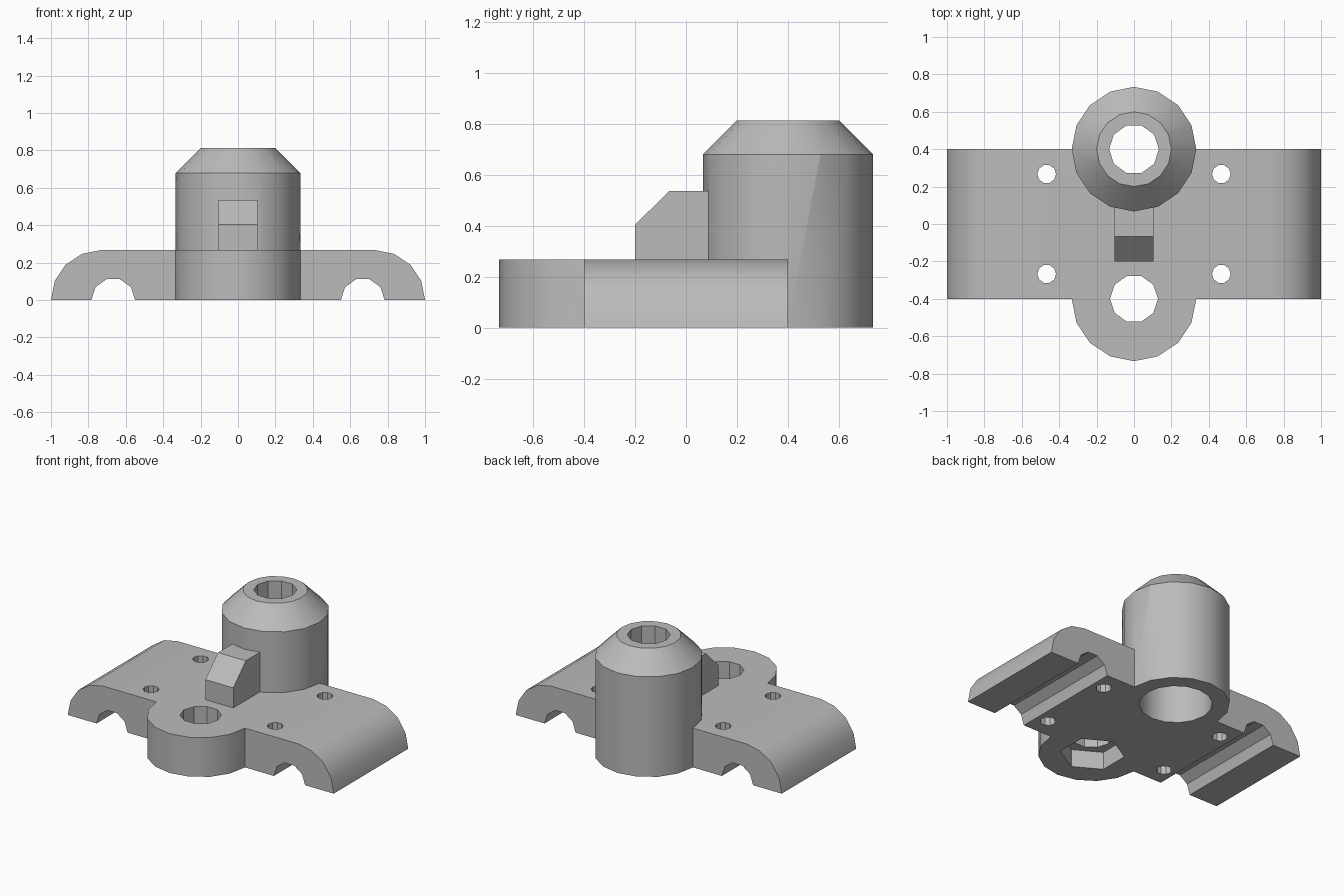
import bpy
import bmesh
from math import cos, sin, pi, radians

if "Cube" in bpy.data.objects:
    bpy.data.objects.remove(bpy.data.objects["Cube"], do_unlink=True)

grey = bpy.data.materials.new("plain grey")
grey.use_nodes = True
GREY = (0.5, 0.5, 0.5, 1)
grey.diffuse_color = GREY
grey.node_tree.nodes["Principled BSDF"].inputs["Base Color"].default_value = GREY

PLATE = 0.267      # plate height
RADIUS = 0.333     # boss and tower radius


def loft(name, rings):
    """Solid through a list of equal-length closed rings of 3D points."""
    bm = bmesh.new()
    loops = [[bm.verts.new(p) for p in ring] for ring in rings]
    n = len(loops[0])
    for a, b in zip(loops, loops[1:]):
        for i in range(n):
            j = (i + 1) % n
            bm.faces.new((a[i], a[j], b[j], b[i]))
    bm.faces.new(loops[0])
    bm.faces.new(loops[-1])
    bmesh.ops.recalc_face_normals(bm, faces=bm.faces)
    mesh = bpy.data.meshes.new(name)
    bm.to_mesh(mesh)
    bm.free()
    mesh.materials.append(grey)
    obj = bpy.data.objects.new(name, mesh)
    bpy.context.collection.objects.link(obj)
    return obj


def lathe(name, x, y, sides, steps, turn=0):
    """Upright turned solid from (radius, height) steps."""
    angles = [turn + 2 * pi * i / sides for i in range(sides)]
    return loft(name, [[(x + r * cos(a), y + r * sin(a), z) for a in angles]
                       for r, z in steps])


def extrude(name, profile, axis, start, end):
    """Extrude a 2D profile along x or y."""
    def place(u, v, d):
        return (d, u, v) if axis == "x" else (u, d, v)
    return loft(name, [[place(u, v, d) for u, v in profile] for d in (start, end)])


def combine(target, tool, operation):
    """Apply a boolean and remove the tool."""
    tool.hide_render = True
    mod = target.modifiers.new(operation.lower(), "BOOLEAN")
    mod.operation = operation
    mod.solver = "EXACT"
    mod.object = tool
    bpy.context.view_layer.objects.active = target
    bpy.ops.object.modifier_apply(modifier=mod.name)
    bpy.data.objects.remove(tool, do_unlink=True)


# Plate with rounded shoulders and a rod groove under each side
right_half = [(1 - PLATE + PLATE * cos(a), PLATE * sin(a))
              for a in (i * pi / 8 for i in range(5))]
groove = [(0.667 + 0.117 * cos(i * pi / 5), 0.117 * sin(i * pi / 5))
          for i in range(5, -1, -1)]
half = groove + right_half
profile = half + [(-x, z) for x, z in reversed(half)]
body = extrude("bracket_body", profile, "y", -0.4, 0.4)

# Front boss, chamfered rear tower and stop block
combine(body, lathe("front_boss", 0, -0.4, 16, [(RADIUS, 0), (RADIUS, PLATE)]), "UNION")
combine(body, lathe("rear_tower", 0, 0.4, 16,
                    [(RADIUS, 0), (RADIUS, 0.68), (0.2, 0.813)]), "UNION")
block = [(-0.2, 0.2), (0.12, 0.2), (0.12, 0.536), (-0.066, 0.536), (-0.2, 0.403)]
combine(body, extrude("stop_block", block, "x", -0.105, 0.105), "UNION")

# Tower bore: wide from below, narrow at the top
combine(body, lathe("wide_bore", 0, 0.4, 16, [(0.226, -0.1), (0.226, 0.66)]), "DIFFERENCE")
combine(body, lathe("top_bore", 0, 0.4, 10, [(0.133, 0.6), (0.133, 0.9)]), "DIFFERENCE")

# Boss hole with a hexagonal pocket underneath
combine(body, lathe("boss_hole", 0, -0.4, 10, [(0.128, -0.1), (0.128, 0.4)]), "DIFFERENCE")
combine(body, lathe("hex_pocket", 0, -0.4, 6, [(0.2, -0.1), (0.2, 0.12)], pi / 6), "DIFFERENCE")

# Four mounting holes
for sx in (-1, 1):
    for sy in (-1, 1):
        combine(body, lathe("mount_hole", sx * 0.467, sy * 0.267, 10,
                            [(0.05, -0.1), (0.05, 0.4)]), "DIFFERENCE")

bpy.ops.object.select_all(action="DESELECT")
body.select_set(True)
bpy.context.view_layer.objects.active = body
bpy.ops.object.shade_smooth_by_angle(angle=radians(30))
